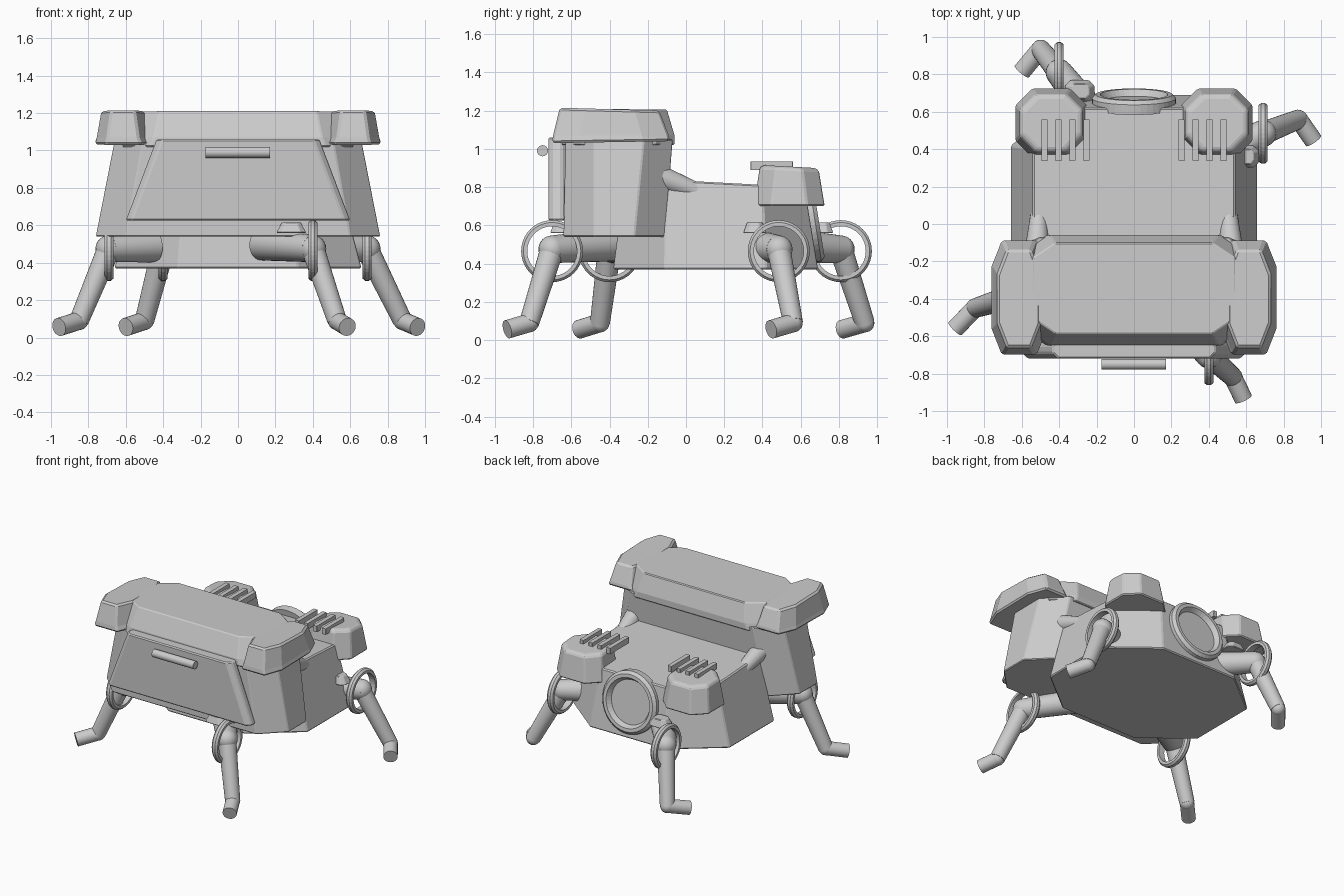
import bpy, bmesh, math
from mathutils import Vector

if "Cube" in bpy.data.objects:
    bpy.data.objects.remove(bpy.data.objects["Cube"])

grey = bpy.data.materials.new("plain_grey")
grey.diffuse_color = (0.6, 0.6, 0.6, 1)
grey.use_nodes = True
grey.node_tree.nodes["Principled BSDF"].inputs["Base Color"].default_value = grey.diffuse_color


def finish(name, bm, bevel=0):
    bmesh.ops.recalc_face_normals(bm, faces=bm.faces[:])
    me = bpy.data.meshes.new(name)
    bm.to_mesh(me)
    bm.free()
    me.materials.append(grey)
    ob = bpy.data.objects.new(name, me)
    bpy.context.collection.objects.link(ob)
    if bevel:
        m = ob.modifiers.new("soft_edges", 'BEVEL')
        m.width, m.segments, m.limit_method = bevel, 1, 'ANGLE'
        m.angle_limit = math.radians(25)
    return ob


def bridge(bm, rings, smooth=False, caps=True):
    rows = [[bm.verts.new(p) for p in r] for r in rings]
    n = len(rows[0])
    for a, b in zip(rows, rows[1:]):
        for i in range(n):
            f = bm.faces.new((a[i], a[(i + 1) % n], b[(i + 1) % n], b[i]))
            f.smooth = smooth
    if caps:
        bm.faces.new(rows[0][::-1])
        bm.faces.new(rows[-1])


def octagon(x0, x1, y0, y1, cx, cy, zf, zr, flip=1):
    pts = [(x0 + cx, y0), (x1 - cx, y0), (x1, y0 + cy), (x1, y1 - cy),
           (x1 - cx, y1), (x0 + cx, y1), (x0, y1 - cy), (x0, y0 + cy)]
    return [(flip * x, y, zf + (zr - zf) * (y - y0) / (y1 - y0)) for x, y in pts]


def shell(name, levels, bevel=0.012, flip=1):
    """Stack of eight-sided outlines."""
    bm = bmesh.new()
    bridge(bm, [octagon(*l, flip=flip) for l in levels])
    return finish(name, bm, bevel)


def circle(c, axis, r, n):
    q = Vector(axis).to_track_quat('Z', 'Y')
    return [Vector(c) + q @ Vector((r * math.cos(2 * math.pi * i / n),
                                    r * math.sin(2 * math.pi * i / n), 0)) for i in range(n)]


def rod(name, a, b, ra, rb, n=24, round_end=False):
    a, b = Vector(a), Vector(b)
    d = (b - a).normalized()
    rings = [circle(a, d, ra, n), circle(b, d, rb, n)]
    if round_end:
        for t in (30, 55, 78):
            t = math.radians(t)
            rings.append(circle(b + d * rb * math.sin(t), d, rb * math.cos(t), n))
    bm = bmesh.new()
    bridge(bm, rings, True)
    return finish(name, bm)


def hoop(name, c, axis, profile, n=40):
    """Turned ring; profile holds (offset along axis, radius)."""
    ax = Vector(axis).normalized()
    bm = bmesh.new()
    bridge(bm, [circle(Vector(c) + ax * h, ax, r, n) for h, r in profile + profile[:1]],
           False, False)
    bmesh.ops.remove_doubles(bm, verts=bm.verts[:], dist=1e-5)
    return finish(name, bm)


def ball(name, c, r):
    bm = bmesh.new()
    bmesh.ops.create_uvsphere(bm, u_segments=20, v_segments=12, radius=r)
    bmesh.ops.translate(bm, verts=bm.verts[:], vec=c)
    for f in bm.faces:
        f.smooth = True
    return finish(name, bm)


# Rear hull
shell("rear_hull", [(-.66, .66, -.38, .69, .34, .27, .37, .37),
                    (-.54, .54, -.32, .62, .26, .22, .85, .80)], 0.008)

# Front cabin and its roof
shell("cabin", [(-.76, .76, -.64, -.11, .16, .16, .54, .54),
                (-.66, .66, -.63, -.07, .15, .15, 1.05, 1.05)], 0.006)
shell("cabin_roof", [(-.62, .62, -.65, -.06, .15, .10, 1.02, 1.02),
                     (-.60, .60, -.645, -.06, .15, .10, 1.07, 1.07),
                     (-.54, .54, -.585, -.10, .12, .08, 1.21, 1.205)], 0.006)

# Door plate and handle bar
shell("door_plate", [(-.60, .60, -.72, -.62, .03, .03, .625, .625),
                     (-.435, .435, -.72, -.62, .03, .03, 1.06, 1.06)], 0.008)
rod("door_handle", (-.175, -.75, .99), (.17, -.75, .99), .029, .029)

for s, side in ((1, "right"), (-1, "left")):
    # Roof corner pods
    shell(side + "_roof_pod", [(.46, .765, -.70, -.085, .055, .14, 1.03, 1.04),
                               (.475, .755, -.695, -.09, .055, .14, 1.07, 1.07),
                               (.50, .73, -.66, -.14, .05, .13, 1.215, 1.20)], 0.012, s)
    # Rear pods with cooling slats
    shell(side + "_rear_pod", [(.25, .635, .355, .725, .09, .09, .70, .70),
                               (.275, .61, .385, .695, .085, .085, .90, .885),
                               (.295, .59, .405, .675, .08, .08, .915, .90)], 0.008, s)
    for i in range(4):
        x = .255 + i * .0745
        shell(side + "_slat_%d" % (i + 1),
              [(x - .016, x + .016, .337, .56, .002, .002, z, z) for z in (.89, .935)], 0, s)
    # Brace between cabin and hull
    rod(side + "_brace", (s * .52, -.15, .855), (s * .50, .17, .735), .066, .034, 24, True)

# Round port on the tilted back face
hoop("rear_port_rim", (0, .648, .63), (0, 1, .16),
     [(-.03, .225), (.025, .225), (.045, .205), (.045, .18), (.012, .16), (-.03, .16)])
rod("rear_port_disc", (0, .62, .626), (0, .658, .632), .165, .165, 40)

# Legs: hip, knee, ankle, toe, hip guard centre
legs = {
    "front_left": ((-.45, -.25, .49), (-.69, -.40, .475), (-.85, -.45, .09),
                   (-.957, -.56, .056), (-.60, -.36, .59)),
    "front_right": ((.13, -.36, .50), (.40, -.70, .475), (.53, -.82, .09),
                    (.585, -.935, .056), (.285, -.65, .59)),
    "back_right": ((.45, .36, .49), (.69, .485, .475), (.88, .56, .09),
                   (.96, .445, .056), (.59, .36, .59)),
    "back_left": ((-.22, .58, .49), (-.40, .81, .475), (-.50, .935, .09),
                  (-.60, .815, .056), (-.29, .71, .59)),
}
for leg, (hip, knee, ankle, toe, guard) in legs.items():
    rod(leg + "_thigh", hip, knee, .088, .072)
    ball(leg + "_knee", knee, .072)
    rod(leg + "_shin", knee, ankle, .062, .052)
    ball(leg + "_ankle", ankle, .05)
    rod(leg + "_foot", ankle, toe, .049, .049)
    # Knee guard ring
    hoop(leg + "_ring", (knee[0], knee[1], .465), (1, 0, 0),
         [(-.024, .150), (-.010, .162), (.010, .162), (.024, .150), (.024, .130), (-.024, .130)])
    gx, gy, gz = guard
    shell(leg + "_hip_guard", [(gx - .08, gx + .08, gy - .06, gy + .06, .03, .03, gz - .03, gz - .03),
                               (gx - .05, gx + .05, gy - .04, gy + .04, .02, .02, gz + .025, gz + .025)],
          0.004)
